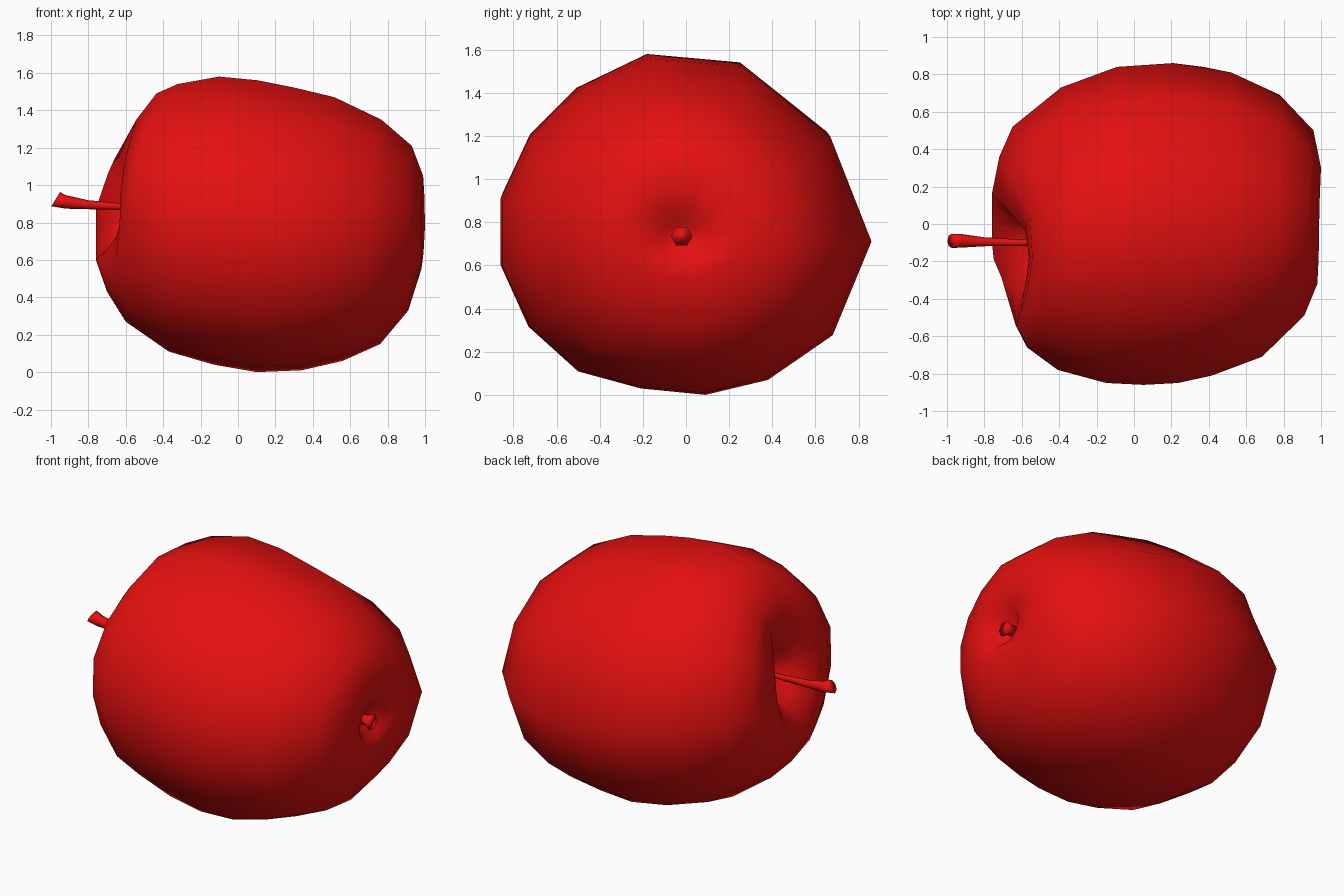
import bpy
import bmesh
import math
from mathutils import Vector

default_cube = bpy.data.objects.get("Cube")
if default_cube:
    bpy.data.objects.remove(default_cube, do_unlink=True)


def make_material(name, colour):
    material = bpy.data.materials.new(name)
    material.use_nodes = True
    material.diffuse_color = colour
    shader = next(n for n in material.node_tree.nodes if n.type == "BSDF_PRINCIPLED")
    shader.inputs["Base Color"].default_value = colour
    return material


apple_red = make_material("apple red", (0.78, 0.005, 0.005, 1))


def loft(name, rings, material):
    """Skin a list of equal-length point rings and close both ends."""
    mesh = bpy.data.meshes.new(name)
    bm = bmesh.new()
    loops = [[bm.verts.new(point) for point in ring] for ring in rings]
    for first, second in zip(loops, loops[1:]):
        for i in range(len(first)):
            j = (i + 1) % len(first)
            bm.faces.new((first[i], first[j], second[j], second[i]))
    bm.faces.new(loops[0])
    bm.faces.new(loops[-1])
    bmesh.ops.recalc_face_normals(bm, faces=bm.faces)
    for face in bm.faces:
        face.smooth = True
    bm.to_mesh(mesh)
    bm.free()
    mesh.materials.append(material)
    obj = bpy.data.objects.new(name, mesh)
    bpy.context.collection.objects.link(obj)
    return obj


# Uneven cross-section of the fruit, as (y, z), scaled to a unit box
section = [(-.18, 1.58), (.26, 1.54), (.67, 1.21), (.86, .72), (.68, .28),
           (.38, .07), (.09, 0), (-.21, .03), (-.5, .11), (-.73, .32),
           (-.86, .61), (-.86, .92), (-.73, 1.2), (-.51, 1.42)]
section = [(y / .86, z / .79 - 1) for y, z in section]

# Lopsided profiles from the stem hollow to the blossom hollow:
# upper and lower as (x, z), back and front as (x, y)
upper = [(-.42, .93), (-.5, 1.04), (-.56, 1.2), (-.54, 1.35), (-.43, 1.49),
         (-.32, 1.54), (-.1, 1.58), (.11, 1.56), (.31, 1.52), (.52, 1.47),
         (.77, 1.35), (.93, 1.21), (.99, 1.05), (.98, .87), (.9, .8)]
lower = [(-.42, .82), (-.62, .72), (-.76, .6), (-.7, .43), (-.6, .27),
         (-.37, .11), (-.13, .04), (.1, 0), (.34, .01), (.56, .06),
         (.76, .15), (.91, .33), (.98, .55), (.97, .63), (.9, .68)]
back = [(-.42, -.04), (-.62, .04), (-.76, .16), (-.72, .36), (-.65, .52),
        (-.39, .73), (-.09, .84), (.21, .86), (.37, .84), (.52, .81),
        (.78, .69), (.96, .5), (1, .3), (.98, .12), (.9, .05)]
front = [(-.42, -.16), (-.52, -.26), (-.6, -.4), (-.63, -.54), (-.57, -.66),
         (-.41, -.78), (-.15, -.85), (.05, -.86), (.23, -.85), (.41, -.81),
         (.68, -.71), (.91, -.49), (.98, -.32), (.98, -.16), (.9, -.09)]


def blended_ring(top, bottom, far, near):
    """Fit the section to four guide points, blending x around the ring."""
    points = []
    for u, v in section:
        weight = v * v / (u * u + v * v)
        side_x = far[0] if u > 0 else near[0]
        end_x = top[0] if v > 0 else bottom[0]
        y = (far[1] + near[1]) / 2 + u * (far[1] - near[1]) / 2
        z = (top[1] + bottom[1]) / 2 + v * (top[1] - bottom[1]) / 2
        points.append((weight * end_x + (1 - weight) * side_x, y, z))
    return points


loft("apple_body", [blended_ring(*guides) for guides in zip(upper, lower, back, front)],
     apple_red)


def round_ring(centre, radius, lean=0.0, sides=8):
    """Circle across the x axis, leaning so its upper edge shifts along x."""
    ring = []
    for i in range(sides):
        angle = math.tau * i / sides
        y, z = radius * math.cos(angle), radius * math.sin(angle)
        ring.append(Vector(centre) + Vector((lean * z, y, z)))
    return ring


# Stem, flaring towards its slanted outer end
stem_path = [((-.4, -.1, .88), .015), ((-.62, -.1, .885), .018),
             ((-.8, -.095, .895), .024), ((-.92, -.09, .91), .036),
             ((-.975, -.09, .925), .038)]
loft("stem", [round_ring(centre, radius, lean=.6 if i == len(stem_path) - 1 else 0)
              for i, (centre, radius) in enumerate(stem_path)], apple_red)

# Dried blossom stub in the far hollow
stub_path = [((.88, -.02, .74), .03), ((.93, -.02, .74), .032), ((.97, -.02, .735), .05)]
loft("blossom_stub", [round_ring(centre, radius, sides=6) for centre, radius in stub_path],
     apple_red)
